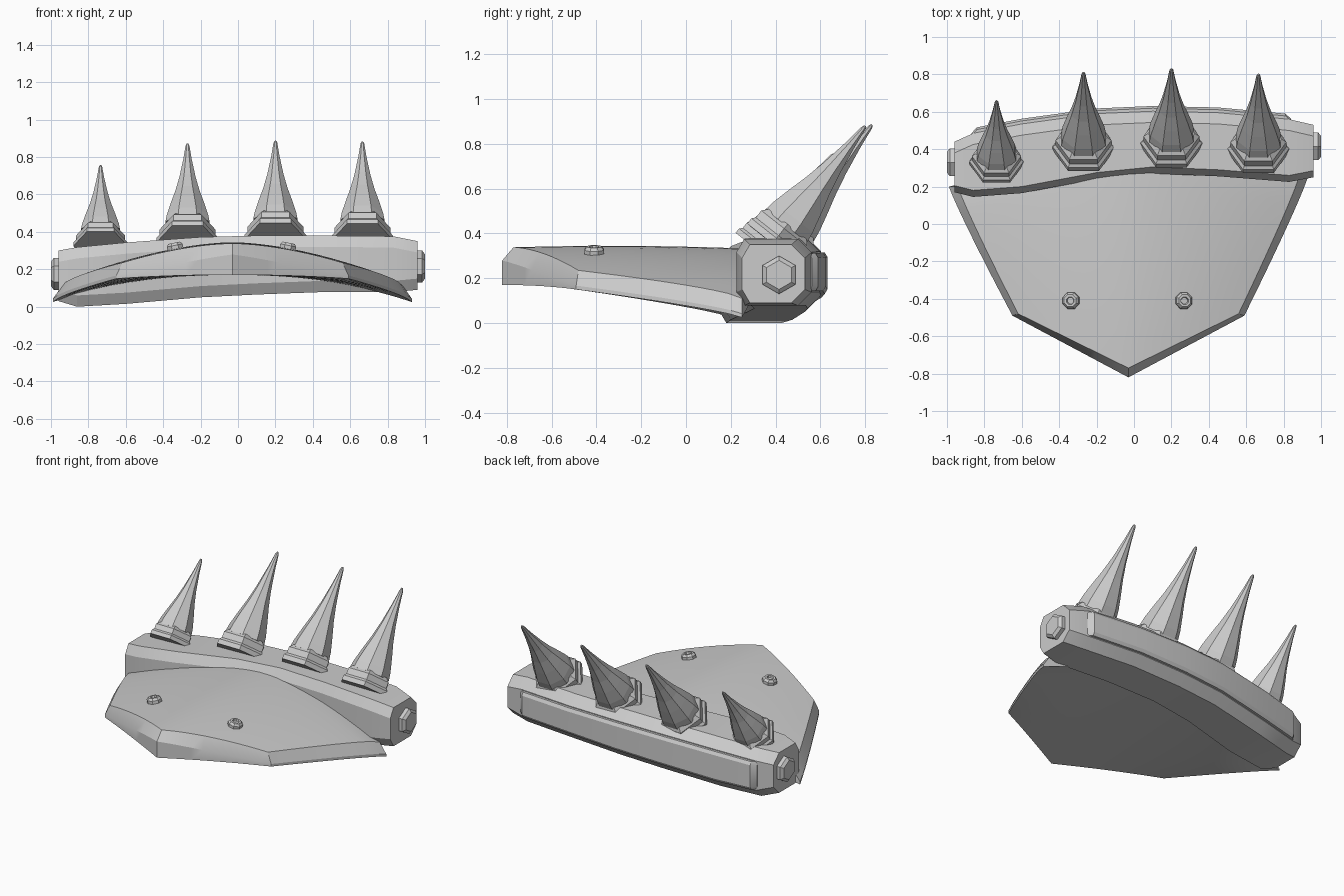
import bpy, bmesh, math
from mathutils import Vector

if "Cube" in bpy.data.objects:
    bpy.data.objects.remove(bpy.data.objects["Cube"])


def finish(name, verts, faces, smooth=None):
    bm = bmesh.new()
    vs = [bm.verts.new(v) for v in verts]
    for f in faces:
        bm.faces.new([vs[i] for i in f])
    bmesh.ops.recalc_face_normals(bm, faces=bm.faces)
    me = bpy.data.meshes.new(name)
    bm.to_mesh(me)
    bm.free()
    ob = bpy.data.objects.new(name, me)
    bpy.context.collection.objects.link(ob)
    if smooth:
        bpy.ops.object.select_all(action='DESELECT')
        ob.select_set(True)
        bpy.context.view_layer.objects.active = ob
        bpy.ops.object.shade_smooth_by_angle(angle=math.radians(smooth))
    return ob


def loft(name, rings, smooth=None):
    """Skin a list of equal-length closed rings and cap both ends."""
    n = len(rings[0])
    verts = [p for r in rings for p in r]
    faces = [(k*n + i, k*n + (i+1) % n, (k+1)*n + (i+1) % n, (k+1)*n + i)
             for k in range(len(rings)-1) for i in range(n)]
    faces += [list(range(n)), list(range(len(verts)-n, len(verts)))]
    return finish(name, verts, faces, smooth)


def lathe(name, profile, sides, origin, axis, ref=(1, 0, 0), turn=0, sa=1, sr=1):
    """Low-sided turned part: profile of (height, radius) along an axis."""
    o, w = Vector(origin), Vector(axis).normalized()
    v = w.cross(Vector(ref)).normalized()
    u = v.cross(w)
    rings = []
    for h, r in profile:
        ang = [2*math.pi*(i+turn)/sides for i in range(sides)]
        rings.append([o + w*h*sa + (u*math.cos(a) + v*math.sin(a))*r*sr for a in ang])
    return loft(name, rings)


# Curved bar stations: x, front y, back y, bottom z, top z
STATIONS = [(-.96, .17, .44, .03, .30), (-.86, .145, .485, 0, .318), (-.6, .165, .535, .015, .343),
            (-.2, .24, .59, .05, .372), (.1, .27, .603, .065, .38), (.45, .255, .595, .078, .38),
            (.83, .225, .56, .078, .376), (.96, .25, .53, .09, .35)]


def station(x):
    for a, b in zip(STATIONS, STATIONS[1:]):
        if x <= b[0] + 1e-6:
            t = (x - a[0]) / (b[0] - a[0])
            return [p + (q-p)*t for p, q in zip(a[1:], b[1:])]


def octagon(x, f, b, lo, hi, cf, cb, cz):
    return [(x, f+cf, lo), (x, b-cb, lo), (x, b, lo+cz), (x, b, hi-cz),
            (x, b-cb, hi), (x, f+cf, hi), (x, f, hi-cz), (x, f, lo+cz)]


# Knuckle bar
loft("knuckle_bar", [octagon(*s, .035, .06, .06) for s in STATIONS], 25)

# Raised panel along the back of the bar
panel = []
for x, d in ((-.87, .004), (-.84, .028), (-.6, .028), (-.2, .028), (.1, .028), (.45, .028), (.81, .028), (.84, .004)):
    f, b, lo, hi = station(x)
    panel.append(octagon(x, b-.05, b+d, lo+.065, hi-.065, .005, .012, .02))
loft("back_panel", panel, 25)

# Hex bolts on the bar ends
BOLT = [(-.02, .085), (.025, .085), (.04, .065)]
lathe("end_bolt_right", BOLT, 6, (.96, .415, .215), (1, 0, 0), (0, 0, 1))
lathe("end_bolt_left", BOLT, 6, (-.96, .33, .175), (-1, 0, 0), (0, 0, 1))

# Four spikes, each with a hex washer and a chamfered hex nut
AXIS = Vector((0, .62, .785)).normalized()
WASHER = [(0, .165), (.03, .165), (.045, .15)]
NUT = [(.04, .15), (.085, .15), (.11, .125)]
SPIKE = [(.10, .128), (.15, .12), (.24, .096), (.33, .07), (.43, .047), (.56, .024), (.655, .011), (.669, .005)]
for x, y, z, sa, sr in ((-.735, .66, .755, .82, .88), (-.27, .81, .87, 1, 1),
                        (.2, .83, .885, 1, 1), (.665, .80, .88, 1, 1)):
    base = Vector((x, y, z)) - AXIS*.669*sa
    lathe("spike_washer", WASHER, 6, base, AXIS, sa=sa, sr=sr)
    lathe("spike_nut", NUT, 6, base, AXIS, sa=sa, sr=sr)
    lathe("spike", SPIKE, 8, base, AXIS, turn=.5, sa=sa, sr=sr)

# Arched hand plate: top grid, bottom grid and a bevelled rim
NS, NT = 20, 12


def plate_point(i, j, level):
    s, t = 2*i/NS - 1, j/NT
    a = abs(s)
    yb = .225 + .025*s + .1*(1 - s*s)
    yf = -.82 + .33*a
    y = yb + (yf - yb)*t
    x = s*(.96 - .34*t**1.08) - .03
    top = .33 + .04*t*(1-t) + .008*t
    zt = top - (top - (.11 + .125*t**.7))*a**1.7
    zb = .17 - (.17 - (.025 + .125*t**.8))*a**2.2
    if level == 'top':
        return ((x + .03)*.95 - .03, y + .05*t*(1 - .8*a), zt)
    if level == 'mid':
        zb += (zt - zb)*(.2 + (.45*(1-a) if j == NT else 0))
    return (x, y, zb)


verts, faces = [], []
for level in ('top', 'bottom'):
    o = len(verts)
    verts += [plate_point(i, j, level) for j in range(NT+1) for i in range(NS+1)]
    for j in range(NT):
        for i in range(NS):
            k = o + j*(NS+1) + i
            faces.append((k, k+1, k+NS+2, k+NS+1))
border = [(i, 0) for i in range(NS)] + [(NS, j) for j in range(NT)]
border += [(i, NT) for i in range(NS, 0, -1)] + [(0, j) for j in range(NT, 0, -1)]
size, n, m = (NS+1)*(NT+1), len(border), len(verts)
verts += [plate_point(i, j, 'mid') for i, j in border]
for k in range(n):
    k2 = (k+1) % n
    a, b = [q[1]*(NS+1) + q[0] for q in (border[k], border[k2])]
    faces += [(a, b, m+k2, m+k), (m+k, m+k2, size+b, size+a)]
finish("hand_plate", verts, faces, 25)

# Two ring rivets on the plate
RIVET = [(-.02, .047), (.018, .047), (.032, .035), (.032, .022), (.02, .018)]
for x, tilt in ((-.335, -.2), (.265, .2)):
    lathe("plate_rivet", RIVET, 8, (x, -.41, .31), (tilt, 0, 1), turn=.5)
